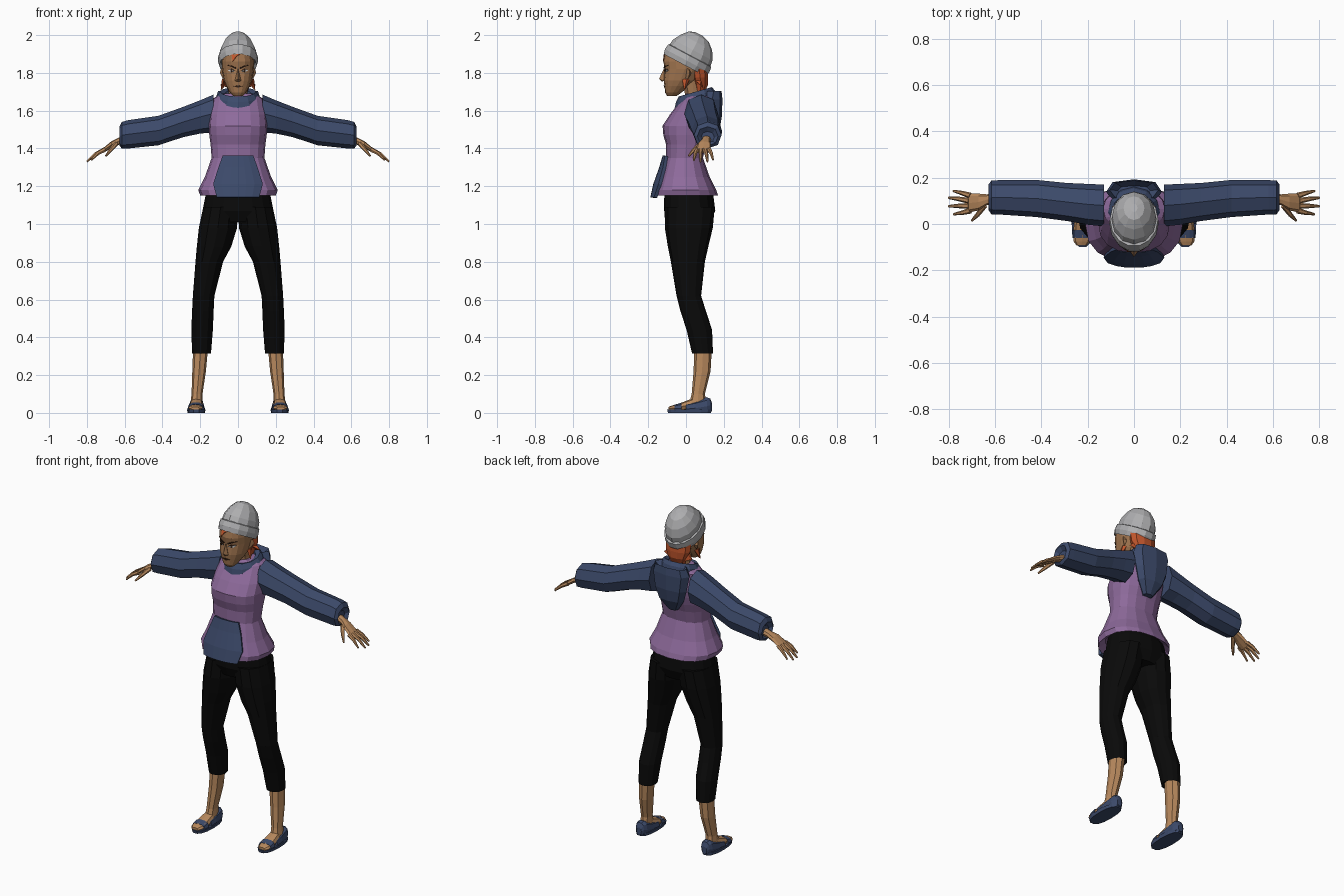
import bpy, bmesh, math
from mathutils import Vector as V


def material(name, r, g, b):
    m = bpy.data.materials.new(name)
    m.diffuse_color = (r, g, b, 1)
    return m


PURPLE = material("purple_cloth", .27, .145, .33)
NAVY = material("navy_cloth", .045, .068, .145)
SKIN = material("skin", .48, .25, .11)
FACE = material("face_skin", .36, .18, .08)
BLACK = material("black_cloth", .003, .003, .003)
GREY = material("grey_knit", .42, .42, .43)
HAIR = material("orange_hair", .52, .09, .025)
WHITE = material("eye_white", .6, .62, .62)
BROWN = material("dark_brown", .035, .015, .008)


def finish(name, bm, mat, mirror=False, thick=0):
    bmesh.ops.recalc_face_normals(bm, faces=bm.faces)
    me = bpy.data.meshes.new(name)
    bm.to_mesh(me)
    bm.free()
    me.materials.append(mat)
    ob = bpy.data.objects.new(name, me)
    bpy.context.collection.objects.link(ob)
    if thick:
        mod = ob.modifiers.new("Thickness", 'SOLIDIFY')
        mod.thickness, mod.offset = thick, 0
    if mirror:
        ob.modifiers.new("Mirror", 'MIRROR').use_mirror_merge = False
    return ob


def spow(a, p):
    return math.copysign(abs(a) ** p, a)


# Skin a list of rings (centre, half axis u, half axis v); p < 1 squares them off
def loft(name, mat, rings, n=8, p=1, mirror=False, bm=None):
    own = bm is None
    bm = bm or bmesh.new()
    loops = []
    for c, u, v in rings:
        loop = []
        for i in range(n):
            a = math.tau * i / n
            co = c + u * spow(round(math.cos(a), 6), p) + v * spow(round(math.sin(a), 6), p)
            co.z = max(co.z, 0)
            loop.append(bm.verts.new(co))
        loops.append(loop)
    for a, b in zip(loops, loops[1:]):
        for i in range(n):
            j = (i + 1) % n
            bm.faces.new((a[i], a[j], b[j], b[i]))
    bm.faces.new(loops[0][::-1])
    bm.faces.new(loops[-1])
    if own:
        return finish(name, bm, mat, mirror)


def zr(z, hx, y0, y1, cx=0):
    return V((cx, (y0 + y1) / 2, z)), V((hx, 0, 0)), V((0, (y1 - y0) / 2, 0))


def xr(x, y, z, hy, hz):
    return V((x, y, z)), V((0, hy, 0)), V((0, 0, hz))


def yr(y, x, z, hx, hz):
    return V((x, y, z)), V((hx, 0, 0)), V((0, 0, hz))


def hull(name, mat, pts, mirror=False):
    bm = bmesh.new()
    bmesh.ops.convex_hull(bm, input=[bm.verts.new(q) for q in pts])
    finish(name, bm, mat, mirror)


# Front y of a z-stacked profile at (x, z)
def front(rows, x, z, p):
    rows = sorted(rows)
    z = min(max(z, rows[0][0]), rows[-1][0])
    for a, b in zip(rows, rows[1:]):
        if a[0] <= z <= b[0]:
            t = (z - a[0]) / (b[0] - a[0])
            _, hx, y0, y1 = [i + (j - i) * t for i, j in zip(a, b)]
            k = max(0, 1 - abs(x / hx) ** (2 / p)) ** (p / 2)
            return (y0 + y1) / 2 - (y1 - y0) / 2 * k


# ---- top: body, hem, pocket
P = .85
torso = [(1.15, .2, -.17, .17), (1.18, .21, -.165, .16), (1.25, .175, -.14, .125),
         (1.35, .14, -.105, .09), (1.42, .145, -.105, .105), (1.47, .152, -.12, .125),
         (1.52, .155, -.124, .14), (1.58, .15, -.085, .15), (1.665, .132, -.02, .15),
         (1.69, .085, 0, .13)]
loft("torso", PURPLE, [zr(1.18, .165, -.13, .13)] + [zr(*r) for r in torso], 16, P)

bm = bmesh.new()
grid = [[bm.verts.new((w * k / 3, front(torso, w * k / 3, z, P) - .01, z)) for k in range(-3, 4)]
        for z, w in [(1.36, .078), (1.3, .1), (1.21, .128), (1.14, .11)]]
for a, b in zip(grid, grid[1:]):
    for i in range(6):
        bm.faces.new((a[i], a[i + 1], b[i + 1], b[i]))
finish("front_pocket", bm, NAVY, thick=.018)

# ---- sleeves
loft("sleeve", NAVY, [
    xr(.13, .08, 1.585, .09, .1), xr(.2, .085, 1.567, .088, .088), xr(.29, .095, 1.54, .082, .08),
    xr(.42, .11, 1.495, .08, .078), xr(.58, .115, 1.475, .074, .075),
    xr(.615, .115, 1.47, .073, .07), xr(.628, .115, 1.465, .055, .05),
    xr(.61, .115, 1.46, .035, .03)], 8, .9, True)

# ---- collar and hanging hood
loft("collar", NAVY, [
    (V((0, .05, z)), V((hx, 0, 0)), V((0, hy, dz))) for z, hx, hy, dz in
    [(1.645, .118, .11, .03), (1.675, .112, .103, .03), (1.7, .095, .088, .025),
     (1.69, .07, .065, .02), (1.64, .06, .055, .01)]], 12)
loft("hood", NAVY, [zr(1.67, .07, .125, .165), zr(1.705, .105, .105, .188), zr(1.66, .12, .085, .193),
                    zr(1.57, .105, .1, .19), zr(1.5, .08, .09, .178), zr(1.43, .03, .09, .14)], 8, .75)

# ---- hands with tapered fingers
bm = bmesh.new()
loft("", SKIN, [xr(.57, .112, 1.46, .028, .025), xr(.635, .105, 1.437, .023, .019),
                xr(.67, .095, 1.42, .036, .018), xr(.715, .09, 1.388, .041, .013)], 8, .9, bm=bm)
fingers = [((.705, .122, 1.395), (.74, .133, 1.375), (.78, .143, 1.34)),
           ((.71, .1, 1.393), (.755, .108, 1.37), (.8, .113, 1.33)),
           ((.71, .078, 1.393), (.755, .078, 1.37), (.8, .077, 1.33)),
           ((.705, .058, 1.393), (.74, .049, 1.375), (.778, .042, 1.338)),
           ((.645, .08, 1.425), (.675, .04, 1.39), (.7, .014, 1.36))]
for path in fingers:
    d = (V(path[2]) - V(path[0])).normalized()
    u = d.cross(V((0, 0, 1))).normalized()
    loft("", SKIN, [(V(q), u * r, d.cross(u) * r) for q, r in zip(path, (.013, .01, .005))], 6, bm=bm)
finish("hand", bm, SKIN, True)

# ---- trousers
loft("trouser_hips", BLACK, [zr(1.21, .155, -.1, .12), zr(1.15, .172, -.115, .145),
                             zr(1.07, .188, -.116, .155), zr(1.01, .14, -.09, .13)], 16, .9)
loft("trouser_leg", BLACK, [
    zr(1.09, .092, -.113, .152, .092), zr(.98, .101, -.112, .142, .106),
    zr(.88, .091, -.096, .118, .127), zr(.8, .073, -.08, .1, .152), zr(.62, .057, -.05, .08, .182),
    zr(.54, .057, -.03, .105, .186), zr(.44, .057, .003, .138, .19), zr(.315, .05, .032, .143, .193),
    zr(.33, .04, .045, .13, .195)], 12, .92, True)

# ---- lower legs and feet
loft("lower_leg", SKIN, [zr(.36, .04, .045, .138, .197), zr(.22, .036, .04, .13, .206),
                         zr(.1, .029, .03, .1, .217), zr(.04, .033, .015, .11, .22)], 8, .9, True)
loft("foot", SKIN, [yr(-.092, .226, .022, .022, .01), yr(-.075, .225, .025, .036, .014),
                    yr(-.03, .222, .032, .04, .02), yr(.03, .22, .045, .035, .03),
                    yr(.1, .218, .045, .03, .03)], 8, .85, True)
loft("shoe_sole", NAVY, [zr(0, .046, -.098, .135, .221), zr(.018, .049, -.102, .138, .221)], 14, .8, True)
loft("shoe_strap", NAVY, [yr(-.06, .223, .022, .043, .022), yr(-.025, .222, .024, .045, .031)], 10, .8, True)
loft("shoe_heel", NAVY, [yr(.0, .221, .02, .046, .034), yr(.05, .22, .025, .044, .04),
                         yr(.11, .219, .035, .037, .05), yr(.128, .219, .04, .028, .038),
                         yr(.138, .219, .03, .016, .022)], 10, .85, True)

# ---- neck and head
loft("neck", FACE, [zr(1.62, .06, 0, .11), zr(1.7, .05, -.01, .09), zr(1.78, .05, -.03, .09)], 10)
head = [(1.678, .026, -.1, -.05), (1.695, .042, -.11, -.025), (1.73, .062, -.114, .02),
        (1.76, .074, -.118, .06), (1.82, .085, -.112, .1), (1.86, .086, -.12, .11),
        (1.9, .083, -.112, .11), (1.93, .07, -.07, .11), (1.96, .04, -.02, .09)]
loft("head", FACE, [zr(*r) for r in head], 16, .9)
hull("nose", FACE, [(0, -.116, 1.825), (0, -.143, 1.768), (.017, -.118, 1.757),
                    (-.017, -.118, 1.757), (0, -.128, 1.753), (0, -.09, 1.78)])
hull("ear", FACE, [(.07, -.01, 1.83), (.07, -.005, 1.765), (.09, .015, 1.82),
                   (.096, .02, 1.80), (.08, .012, 1.77), (.07, .03, 1.8)], True)


# Painted face details as thin plates hugging the head
def plate(name, mat, pts, off, mirror=True):
    bm = bmesh.new()
    bm.faces.new([bm.verts.new((x, front(head, x, z, .9) - off, z)) for x, z in pts])
    finish(name, bm, mat, mirror, .004)


plate("eye_white", WHITE, [(.017, 1.808), (.033, 1.818), (.054, 1.815), (.038, 1.803)], .002)
plate("iris", BROWN, [(.029, 1.816), (.039, 1.817), (.039, 1.804), (.03, 1.804)], .004)
plate("eyelid", BROWN, [(.015, 1.81), (.033, 1.822), (.058, 1.818), (.033, 1.817)], .004)
plate("eyebrow", BROWN, [(.011, 1.828), (.034, 1.838), (.062, 1.842), (.036, 1.832), (.013, 1.821)], .004)
plate("lips", BROWN, [(-.024, 1.729), (0, 1.734), (.024, 1.729), (0, 1.722)], .003, False)
plate("front_lock", HAIR, [(-.035, 1.905), (-.005, 1.91), (.012, 1.9), (-.008, 1.888), (-.028, 1.86)], .004, False)

# ---- hair under the hat
loft("back_hair", HAIR, [zr(1.84, .085, .02, .115), zr(1.775, .08, .03, .12),
                         zr(1.735, .062, .04, .118), zr(1.7, .05, .05, .1)], 10)
hull("side_lock", HAIR, [(.075, -.02, 1.765), (.085, .005, 1.77), (.07, .02, 1.765),
                         (.074, 0, 1.725), (.092, -.01, 1.705)], True)
hull("curled_lock", HAIR, [(.06, .05, 1.76), (.07, .08, 1.76), (.05, .09, 1.72), (.095, .075, 1.735)], True)

# ---- knitted hat: tilted brim and domed crown
AX, SIDE = V((0, .47, .883)), V((0, .883, -.47))
BASE = V((0, -.006, 1.842))


def hat_ring(t, hx, hy, shift=0):
    return BASE + AX * t + SIDE * shift, V((hx, 0, 0)), SIDE * hy


loft("hat_brim", GREY, [hat_ring(.015, .09, .118), hat_ring(-.002, .1, .129), hat_ring(.025, .107, .136),
                        hat_ring(.055, .104, .132), hat_ring(.06, .09, .118)], 14)
loft("hat_crown", GREY, [hat_ring(.04, .098, .125), hat_ring(.09, .094, .118), hat_ring(.135, .075, .092),
                         hat_ring(.168, .045, .058, -.005), hat_ring(.18, .015, .02, -.01)], 12)
